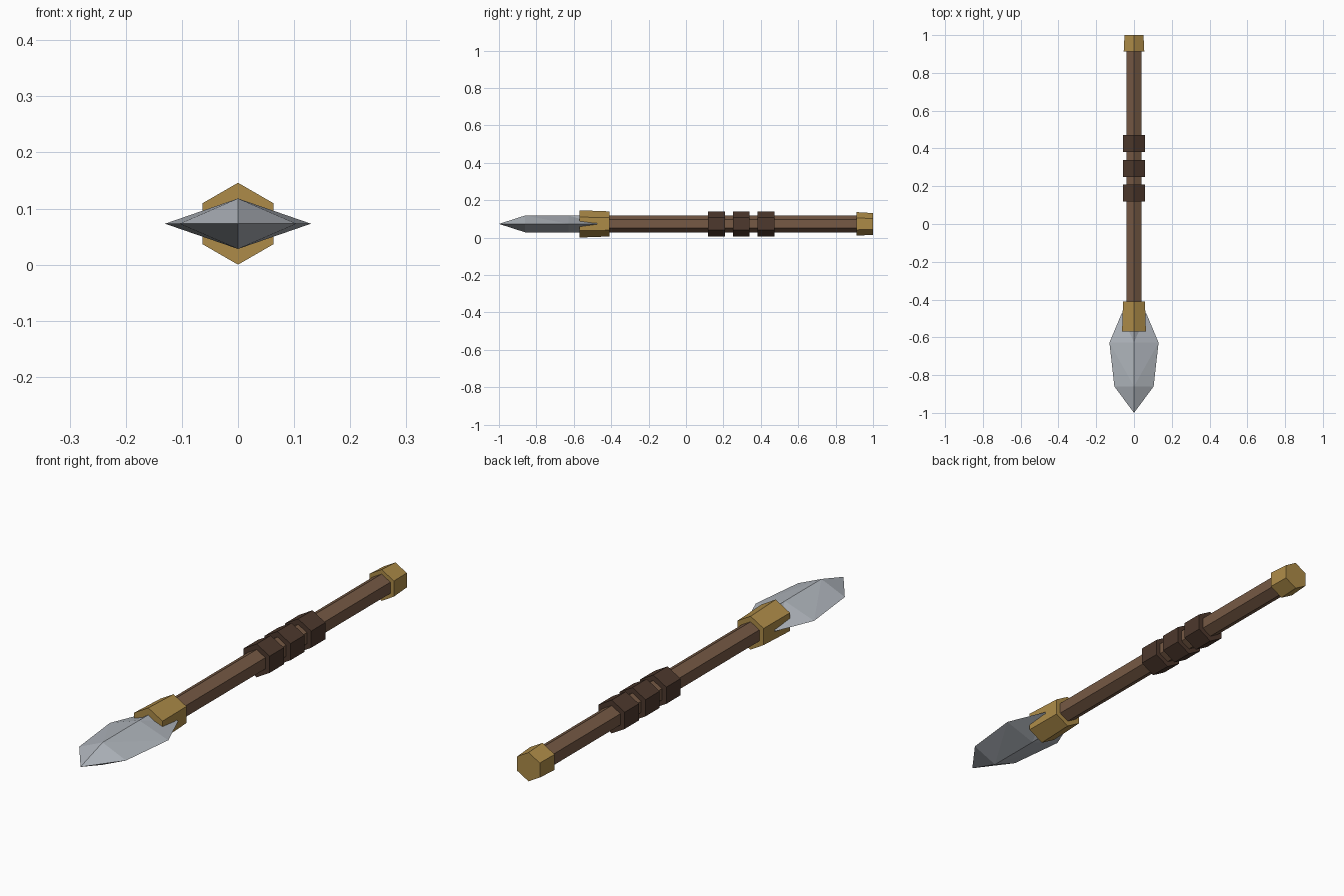
import bpy
import bmesh
from math import sin, cos, pi

if "Cube" in bpy.data.objects:
    bpy.data.objects.remove(bpy.data.objects["Cube"])

Z = 0.073  # height of the long axis


def material(name, rgb):
    m = bpy.data.materials.new(name)
    m.diffuse_color = (*rgb, 1)
    m.use_nodes = True
    m.node_tree.nodes["Principled BSDF"].inputs["Base Color"].default_value = m.diffuse_color
    return m


STEEL = material("steel", (0.43, 0.46, 0.50))
BRASS = material("brass", (0.42, 0.26, 0.065))
WOOD = material("wood", (0.18, 0.10, 0.058))
LEATHER = material("leather", (0.075, 0.040, 0.026))


def loft(name, rings, mat, tip=None):
    """Skin rings of points; close with a tip point or a cap."""
    bm = bmesh.new()
    loops = [[bm.verts.new(p) for p in ring] for ring in rings]
    n = len(loops[0])
    for a, b in zip(loops, loops[1:]):
        for i in range(n):
            j = (i + 1) % n
            # split each side from the ridge so folded facets stay crisp
            if n == 4 and i % 2:
                bm.faces.new((a[i], a[j], b[i]))
                bm.faces.new((a[j], b[j], b[i]))
            elif n == 4:
                bm.faces.new((a[i], a[j], b[j]))
                bm.faces.new((a[i], b[j], b[i]))
            else:
                bm.faces.new((a[i], a[j], b[j], b[i]))
    bm.faces.new(loops[-1])
    if tip:
        t = bm.verts.new(tip)
        for i in range(n):
            bm.faces.new((loops[0][i], loops[0][(i + 1) % n], t))
    else:
        bm.faces.new(loops[0][::-1])
    bmesh.ops.recalc_face_normals(bm, faces=bm.faces)
    me = bpy.data.meshes.new(name)
    bm.to_mesh(me)
    bm.free()
    me.materials.append(mat)
    ob = bpy.data.objects.new(name, me)
    bpy.context.collection.objects.link(ob)
    return ob


def hexagon(y, r):
    return [(r * sin(i * pi / 3), y, Z + r * cos(i * pi / 3)) for i in range(6)]


def diamond(y, w, t):
    # ridge points at even indices, cutting edges at odd ones
    return [(0, y, Z + t), (w, y, Z), (0, y, Z - t), (-w, y, Z)]


def hex_bar(name, y0, y1, r0, r1, mat):
    return loft(name, [hexagon(y0, r0), hexagon(y1, r1)], mat)


# Blade
loft("blade", [diamond(-0.86, 0.104, 0.045),
               diamond(-0.628, 0.13, 0.045),
               diamond(-0.475, 0.066, 0.045)], STEEL, tip=(0, -1, Z))

# Shaft and metal fittings
hex_bar("shaft", -0.52, 0.96, 0.045, 0.045, WOOD)
hex_bar("collar", -0.57, -0.41, 0.073, 0.067, BRASS)
hex_bar("butt_cap", 0.912, 1.0, 0.063, 0.058, BRASS)

# Grip wraps
for k in range(3):
    y = 0.118 + 0.132 * k
    hex_bar(f"grip_wrap_{k + 1}", y, y + 0.09, 0.067, 0.067, LEATHER)
